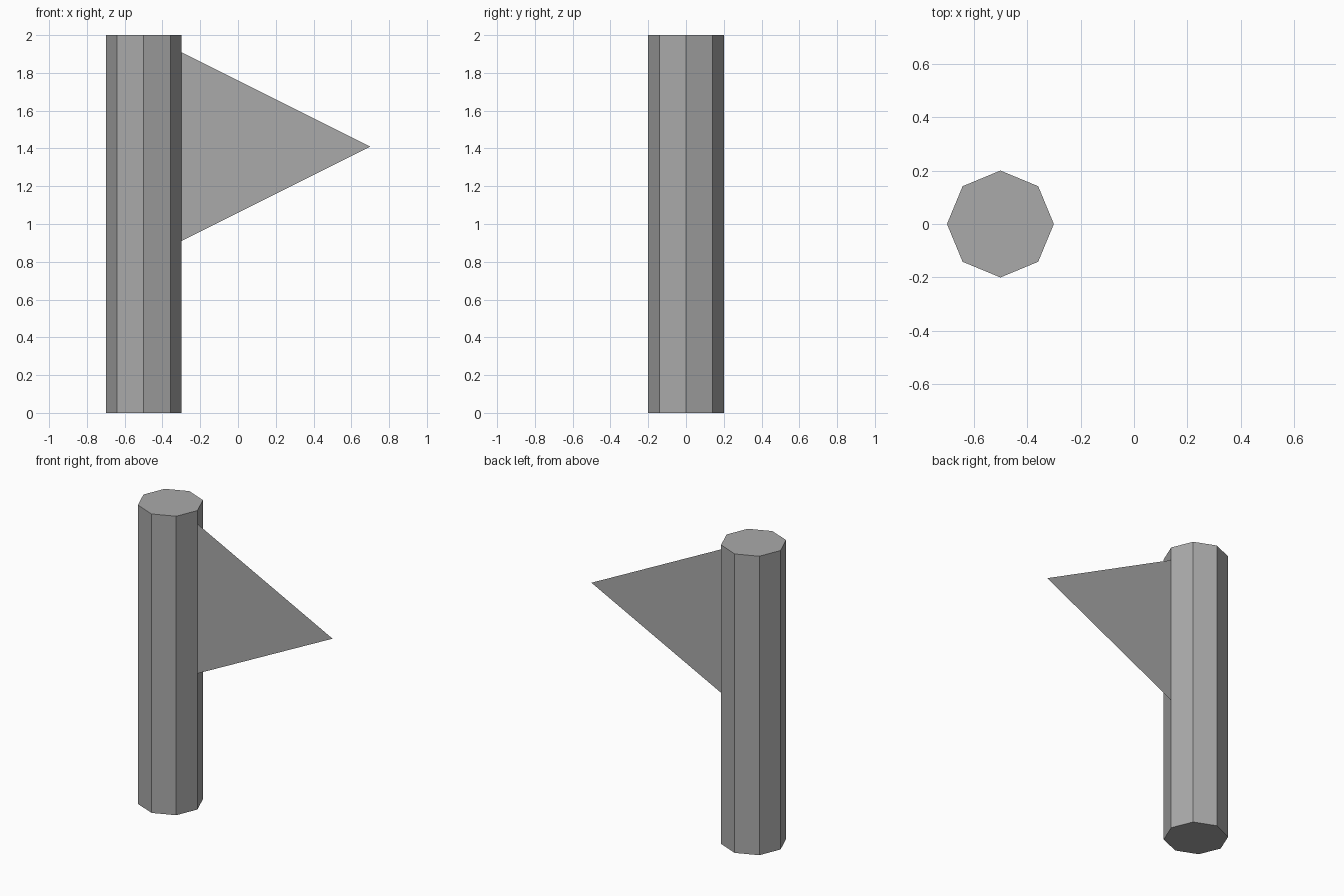
import bpy
import bmesh

if "Cube" in bpy.data.objects:
    bpy.data.objects.remove(bpy.data.objects["Cube"], do_unlink=True)

# One grey for everything
grey = bpy.data.materials.new("grey")
grey.use_nodes = True
colour = (0.4, 0.4, 0.4, 1)
grey.diffuse_color = colour
grey.node_tree.nodes["Principled BSDF"].inputs["Base Color"].default_value = colour

# Eight-sided pole with its corners on the axes
bpy.ops.mesh.primitive_cylinder_add(vertices=8, radius=0.2, depth=2, location=(-0.5, 0, 1))
pole = bpy.context.object
pole.name = "pole"
pole.data.materials.append(grey)

# Flat triangular pennant, joined to the pole's left corner
bm = bmesh.new()
corners = [(-0.3, 0, 0.91), (0.7, 0, 1.41), (-0.3, 0, 1.91)]
bm.faces.new([bm.verts.new(c) for c in corners])
mesh = bpy.data.meshes.new("pennant")
bm.to_mesh(mesh)
bm.free()
mesh.materials.append(grey)
pennant = bpy.data.objects.new("pennant", mesh)
bpy.context.collection.objects.link(pennant)
